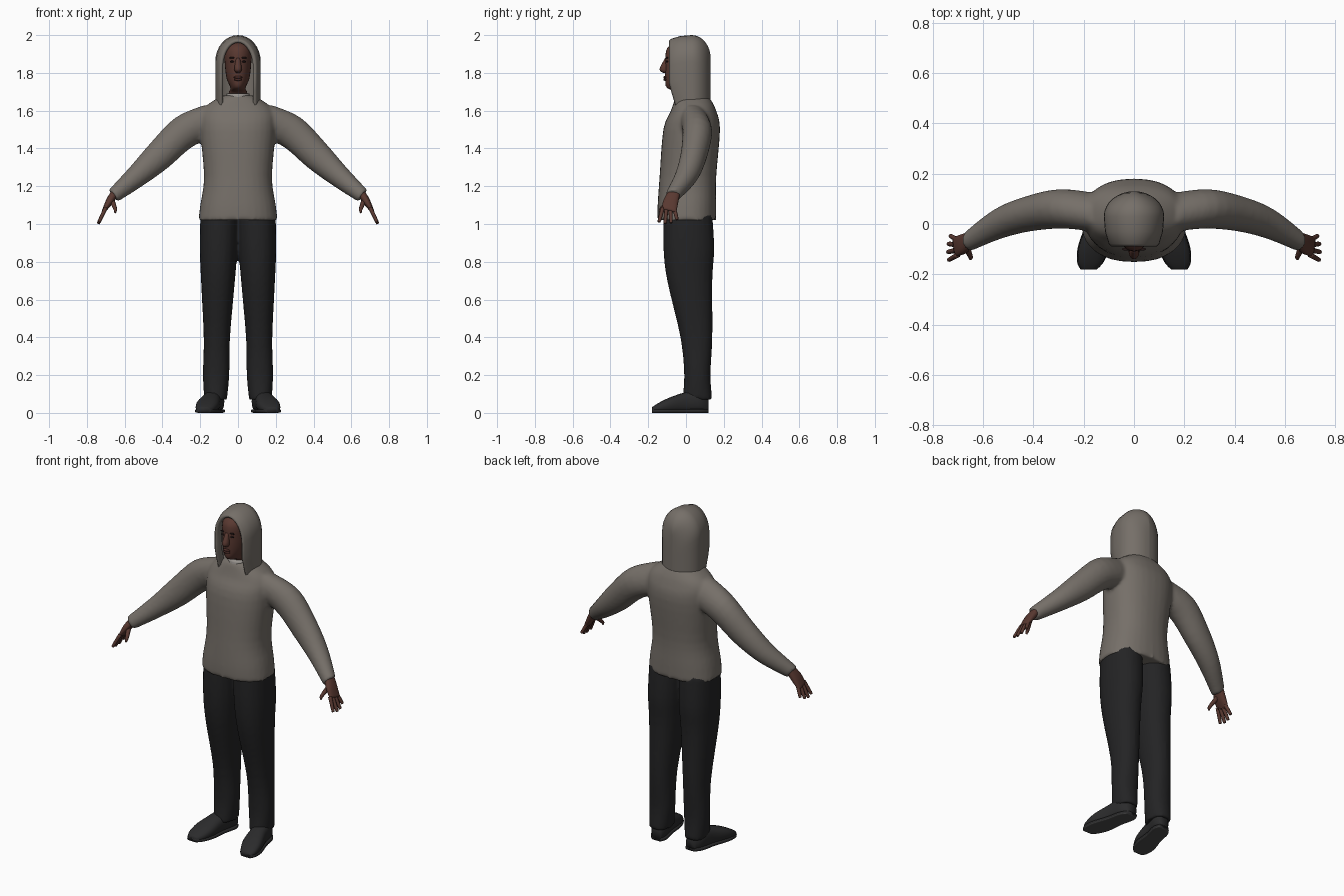
import bpy, bmesh, math
from mathutils import Vector

cube = bpy.data.objects.get("Cube")
if cube:
    bpy.data.objects.remove(cube)

ACROSS, FORWARD, UP = Vector((1, 0, 0)), Vector((0, -1, 0)), Vector((0, 0, 1))
SIDES = {"left": 1, "right": -1}


def material(name, red, green, blue):
    mat = bpy.data.materials.new(name)
    mat.use_nodes = True
    mat.diffuse_color = (red, green, blue, 1)
    shader = mat.node_tree.nodes["Principled BSDF"]
    shader.inputs["Base Color"].default_value = mat.diffuse_color
    shader.inputs["Roughness"].default_value = 0.9
    return mat


fleece = material("grey fleece", .18, .16, .14)
denim = material("black denim", .017, .017, .018)
skin = material("brown skin", .1, .04, .03)
lips = material("lip brown", .07, .025, .02)
dark = material("dark brown", .02, .01, .01)
leather = material("charcoal leather", .024, .024, .025)
tread = material("grey tread", .07, .07, .07)
cotton = material("pale cotton", .3, .28, .26)


def interpolate(rings, steps=4):
    """Smooth spline through the rings."""
    keys = [Vector(ring) for ring in rings]
    keys = [keys[0]] + keys + [keys[-1]]
    result = []
    for a, b, c, d in zip(keys, keys[1:], keys[2:], keys[3:]):
        for step in range(steps):
            t = step / steps
            bend = 2 * a - 5 * b + 4 * c - d + t * (3 * (b - c) + d - a)
            result.append(b + t / 2 * (c - a + t * bend))
    return result + [keys[-1]]


def bridge(bm, loops, closed):
    for low, high in zip(loops, loops[1:]):
        for i in range(len(low) - (not closed)):
            j = (i + 1) % len(low)
            bm.faces.new((low[i], low[j], high[j], high[i]))


def loft(bm, rings, side, axis=None, mirror=1, sides=20, power=2):
    """Capped tube through rings of centre x, y, z, half width and half depth."""
    rings = interpolate(rings)
    axis = axis or (rings[-1] - rings[0]).xyz.normalized()
    side = (side - axis * side.dot(axis)).normalized()
    depth = axis.cross(side)
    loops = []
    for ring in rings:
        loop = []
        for i in range(sides):
            angle = math.tau * i / sides
            u, v = (math.copysign(abs(w) ** (2 / power), w)
                    for w in (math.cos(angle), math.sin(angle)))
            point = ring.xyz + side * u * ring[3] + depth * v * ring[4]
            point.x *= mirror
            loop.append(bm.verts.new(point))
        loops.append(loop)
    bridge(bm, loops, closed=True)
    bm.faces.new(loops[0])
    bm.faces.new(loops[-1])
    bmesh.ops.recalc_face_normals(bm, faces=bm.faces)


def upright(bm, profile, lean=lambda z: 0, **options):
    """Vertical loft from rows of height, half width, front y and back y."""
    rings = [(lean(z), (front + back) / 2, z, half, (back - front) / 2)
             for z, half, front, back in profile]
    loft(bm, rings, ACROSS, UP, **options)


def finish(name, bm, *materials, blend=False):
    mesh = bpy.data.meshes.new(name)
    bm.to_mesh(mesh)
    bm.free()
    for mat in materials:
        mesh.materials.append(mat)
    for face in mesh.polygons:
        face.use_smooth = True
    obj = bpy.data.objects.new(name, mesh)
    bpy.context.collection.objects.link(obj)
    if blend:
        remesh = obj.modifiers.new("blend", "REMESH")
        remesh.mode, remesh.voxel_size, remesh.use_smooth_shade = "VOXEL", .01, True
        soften = obj.modifiers.new("soften", "SMOOTH")
        soften.factor, soften.iterations = .5, 5


def blob(name, location, size, mat):
    bm = bmesh.new()
    bmesh.ops.create_uvsphere(bm, u_segments=16, v_segments=10, radius=1)
    bmesh.ops.scale(bm, vec=size, verts=bm.verts)
    bmesh.ops.translate(bm, vec=location, verts=bm.verts)
    finish(name, bm, mat)


# Sweater body with both sleeves blended in
bm = bmesh.new()
upright(bm, [(1.02, .21, -.15, .16), (1.1, .2, -.15, .16), (1.25, .18, -.14, .16),
             (1.5, .2, -.12, .18), (1.6, .19, -.08, .16), (1.66, .12, -.06, .13),
             (1.68, .08, -.05, .11)], sides=32, power=2.3)
for mirror in SIDES.values():
    loft(bm, [(.12, .04, 1.55, .08, .1), (.28, .06, 1.49, .08, .09),
              (.42, .04, 1.36, .07, .08), (.54, 0, 1.25, .06, .06),
              (.66, -.07, 1.15, .04, .04)], FORWARD, mirror=mirror)
finish("hooded_sweater", bm, fleece, blend=True)

# Hood: arches from the inner rim over to a rounded back
spans = [(-.04, .08), (-.08, .08), (-.09, .09), (-.08, .1), (-.03, .115)]
for step in range(9):
    angle = math.pi / 2 * step / 8
    spans.append((.03 + .1 * math.sin(angle), .12 * math.cos(angle)))
bm = bmesh.new()
arches = []
for y, half in spans:
    spring, rise = 1.74 + half, .14
    leg = [(half, 1.62 + (spring - 1.62) * k / 5) for k in range(5)]
    arc = [(half * math.cos(math.pi * k / 16), spring + rise * math.sin(math.pi * k / 16))
           for k in range(17)]
    outline = leg + arc + [(-x, z) for x, z in reversed(leg)]
    tuck = .3 if y < 0 else 0
    arches.append([bm.verts.new((x, y + tuck * max(0, 1.74 - z), z)) for x, z in outline])
bridge(bm, arches, closed=False)
bmesh.ops.recalc_face_normals(bm, faces=bm.faces)
finish("hood", bm, fleece)

# Trousers: two legs blended at the hips
bm = bmesh.new()
for mirror in SIDES.values():
    upright(bm, [(1.05, .1, -.12, .14), (.87, .1, -.12, .15), (.7, .09, -.1, .14),
                 (.4, .07, -.03, .14), (.2, .07, -.01, .13), (.07, .06, -.02, .14)],
            lean=lambda z: .12 - .02 * z, mirror=mirror, power=2.2)
finish("trousers", bm, denim, blend=True)

# Head and neck
bm = bmesh.new()
upright(bm, [(1.6, .05, -.03, .08), (1.69, .05, -.03, .08), (1.72, .04, -.1, .08),
             (1.77, .06, -.11, .09), (1.85, .07, -.11, .1), (1.93, .07, -.1, .1),
             (1.97, .03, -.04, .05)], sides=28)
finish("head", bm, skin)

# Nose, mouth, eyes and brows
bm = bmesh.new()
upright(bm, [(1.8, .01, -.12, -.09), (1.82, .02, -.14, -.09), (1.88, .01, -.11, -.09)])
finish("nose", bm, skin)
for name, z in (("upper_lip", 1.777), ("lower_lip", 1.765)):
    blob(name, (0, -.11, z), (.023, .01, .007), lips)
for word, mirror in SIDES.items():
    blob(word + "_eye", (mirror * .03, -.1, 1.86), (.013, .005, .005), dark)
    blob(word + "_brow", (mirror * .03, -.1, 1.88), (.018, .006, .004), dark)

# Shirt collar at the neckline
bm = bmesh.new()
upright(bm, [(1.64, .07, -.06, .08), (1.69, .06, -.05, .08)])
finish("shirt_collar", bm, cotton)

# Shoe profile: rows of y, half width and height
shoe = [(-.18, .03, .03), (-.15, .05, .05), (-.09, .06, .08),
        (0, .05, .11), (.08, .05, .12), (.12, .03, .08)]


def toe_out(y):
    return .14 - .22 * y


for word, mirror in SIDES.items():
    # Hand: palm, four spread fingers and thumb
    bm = bmesh.new()
    loft(bm, [(.65, -.06, 1.17, .03, .02), (.68, -.08, 1.12, .04, .02),
              (.71, -.09, 1.07, .04, .01)], FORWARD, mirror=mirror, power=2.4)
    for finger, reach in enumerate((.9, 1, .95, .75)):
        root = Vector((.7, -.123 + .02 * finger, 1.085))
        tip = root + Vector((.04 * reach, .012 * finger - .02, -.083 * reach))
        rings = [(*root.lerp(tip, t), r, r) for t, r in ((0, .011), (.9, .009), (1, .005))]
        loft(bm, rings, FORWARD, mirror=mirror, sides=8)
    loft(bm, [(.67, -.08, 1.13, .015, .015), (.65, -.13, 1.08, .01, .01),
              (.65, -.14, 1.06, .005, .005)], ACROSS, mirror=mirror, sides=8)
    finish(word + "_hand", bm, skin)

    # Shoe upper
    bm = bmesh.new()
    loft(bm, [(toe_out(y), y, height / 2, half, height / 2) for y, half, height in shoe],
         ACROSS, FORWARD, mirror, power=2.5)
    finish(word + "_shoe", bm, leather)

    # Sole with a paler underside and dark pads
    bm = bmesh.new()
    loft(bm, [(toe_out(y), y, .01, half + .003, .01) for y, half, height in shoe],
         ACROSS, FORWARD, mirror, power=5)
    for face in bm.faces:
        face.material_index = int(face.normal.z < -.7)
    finish(word + "_sole", bm, leather, tread)
    for pad, y in (("_ball_pad", -.1), ("_heel_pad", .07)):
        blob(word + pad, (mirror * toe_out(y), y, .003), (.03, .035, .003), denim)
